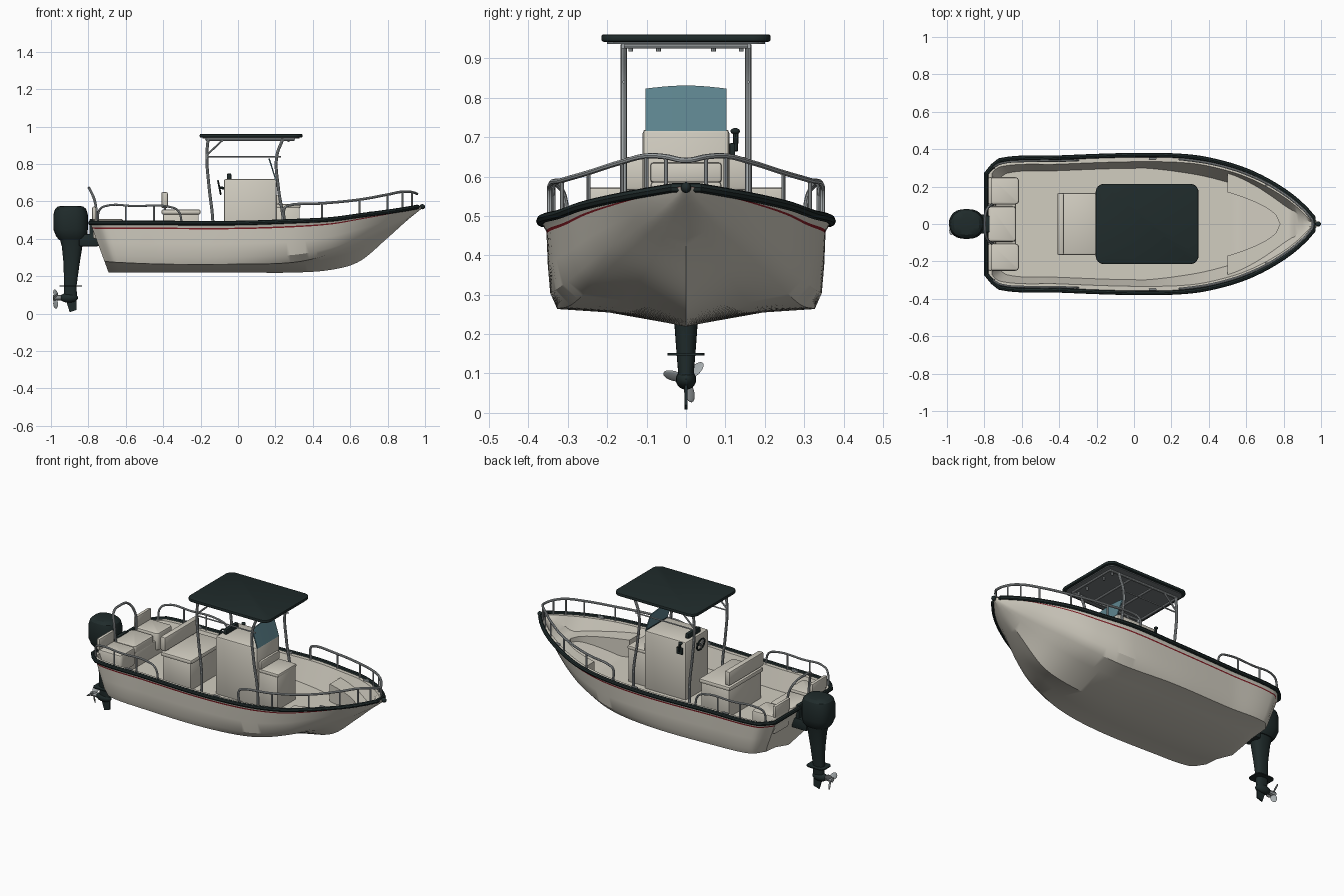
import bpy, bmesh, math
from mathutils import Matrix, Vector

if "Cube" in bpy.data.objects:
    bpy.data.objects.remove(bpy.data.objects["Cube"])


def material(name, *rgb):
    m = bpy.data.materials.new(name)
    m.use_nodes = True
    m.diffuse_color = (*rgb, 1)
    m.node_tree.nodes["Principled BSDF"].inputs["Base Color"].default_value = (*rgb, 1)
    return m


CREAM = material("cream gelcoat", .64, .61, .53)
DARK = material("dark green black", .014, .024, .024)
RED = material("red stripe", .22, .012, .018)
STEEL = material("brushed steel", .38, .41, .42)
GLASS = material("tinted screen", .11, .23, .27)
GREY = material("canopy lining", .17, .19, .2)


def finish(name, bm, *mats):
    bmesh.ops.recalc_face_normals(bm, faces=bm.faces)
    mesh = bpy.data.meshes.new(name)
    bm.to_mesh(mesh)
    bm.free()
    for m in mats:
        mesh.materials.append(m)
    ob = bpy.data.objects.new(name, mesh)
    bpy.context.collection.objects.link(ob)
    return ob


def box(name, low, high, mat, bevel=.008, corner=0):
    bm = bmesh.new()
    bmesh.ops.create_cube(bm, size=1)
    for v in bm.verts:
        v.co = [l + (h - l) * (c + .5) for l, h, c in zip(low, high, v.co)]
    if corner:
        upright = [e for e in bm.edges if abs(e.verts[0].co.z - e.verts[1].co.z) > 1e-4]
        bmesh.ops.bevel(bm, geom=upright, offset=corner, segments=6, profile=.5, affect='EDGES')
    if bevel:
        edges = [e for e in bm.edges if e.calc_face_angle(0) > .8]
        bmesh.ops.bevel(bm, geom=edges, offset=bevel, segments=2, profile=.5, affect='EDGES')
    return finish(name, bm, mat)


def tube(name, points, radius, mat=STEEL, smooth=False, closed=False):
    data = bpy.data.curves.new(name, 'CURVE')
    data.dimensions = '3D'
    data.bevel_depth, data.bevel_resolution, data.use_fill_caps = radius, 2, True
    data.resolution_u = 6
    sp = data.splines.new('BEZIER')
    sp.bezier_points.add(len(points) - 1)
    for bp, p in zip(sp.bezier_points, points):
        bp.co = p
        bp.handle_left_type = bp.handle_right_type = 'AUTO' if smooth else 'VECTOR'
    sp.use_cyclic_u = closed
    temp = bpy.data.objects.new(name + " path", data)
    bpy.context.collection.objects.link(temp)
    bpy.context.view_layer.update()
    mesh = bpy.data.meshes.new_from_object(temp.evaluated_get(bpy.context.evaluated_depsgraph_get()))
    bpy.data.objects.remove(temp)
    mesh.materials.clear()
    mesh.materials.append(mat)
    ob = bpy.data.objects.new(name, mesh)
    bpy.context.collection.objects.link(ob)
    return ob


def loft(name, rings, mats, rule=lambda col: 0, caps=True, closed=True):
    bm = bmesh.new()
    rows = [[bm.verts.new(p) for p in ring] for ring in rings]
    n = len(rows[0])
    for a, b in zip(rows, rows[1:]):
        for i in range(n if closed else n - 1):
            j = (i + 1) % n
            bm.faces.new((a[i], a[j], b[j], b[i])).material_index = rule(i)
    if caps:
        bm.faces.new(rows[0])
        bm.faces.new(rows[-1])
    return finish(name, bm, *mats)


def ball(name, centre, radii, mat, turn=Matrix()):
    bm = bmesh.new()
    bmesh.ops.create_uvsphere(bm, u_segments=16, v_segments=10, radius=1)
    bm.transform(Matrix.Translation(centre) @ turn @ Matrix.Diagonal((*radii, 1)))
    return finish(name, bm, mat)


# Hull lines: x, half beam, sheer z, chine y, chine z, keel z
LINES = [(-.79, .27, .485, .25, .28, .22), (-.72, .34, .485, .31, .275, .22),
         (-.4, .355, .485, .32, .265, .22), (0, .368, .485, .325, .265, .22),
         (.3, .36, .495, .29, .275, .22), (.5, .32, .505, .24, .32, .235),
         (.65, .265, .525, .18, .38, .28), (.8, .18, .545, .1, .45, .405),
         (.9, .1, .56, .05, .505, .495), (.98, .012, .575, .006, .565, .56)]


def lines_at(x):
    last = len(LINES) - 1
    i = max(k for k in range(last) if LINES[k][0] <= x or k == 0)
    a, b = LINES[i], LINES[i + 1]
    p, q = LINES[max(i - 1, 0)], LINES[min(i + 2, last)]
    h = b[0] - a[0]
    t = (x - a[0]) / h
    out = []
    for k in range(1, len(a)):
        ma, mb = (b[k] - p[k]) / (b[0] - p[0]) * h, (q[k] - a[k]) / (q[0] - a[0]) * h
        d = b[k] - a[k]
        out.append(a[k] + t * (ma + t * (3 * d - 2 * ma - mb + t * (ma + mb - 2 * d))))
    return out


def rake(x, z, sheer):
    return x + .37 * min(max((-x - .4) / .39, 0), 1) * (sheer - z)


def inside(x):
    b, sheer, yc, zc, keel = lines_at(x)
    floor = sheer - .002 if x < -.758 else min(max(.37 + .36 * max(0, x - .55), keel + .04), sheer - .01)
    return max(b - .035, .3 * b), min(max(b - .07, .25 * b), .93 * yc), floor


def section(x):
    b, sheer, yc, zc, keel = lines_at(x)
    inner, base, floor = inside(x)
    bow = min(max((x - .3) / .6, 0), 1)
    side, rise = b * .965 - yc, sheer - zc
    half = [(0, keel), (yc * .6, keel + (zc - keel) * (.8 - .2 * bow)), (yc, zc),
            (yc + side * (.65 - .35 * bow), zc + rise * .18),
            (yc + side * (.86 - .25 * bow), zc + rise * .5),
            (yc + side * .96, sheer - rise * .15), (yc + side * .98, sheer - rise * .115),
            (b, sheer), (inner, sheer), (base, floor), (0, floor)]
    ring = half + [(-y, z) for y, z in half[-2:0:-1]]
    return [(rake(x, z, sheer), y, z) for y, z in ring]


stations = [-.79, -.78, -.77, -.76, -.755] + [-.74 + .02 * i for i in range(87)]
loft("hull", [section(x) for x in stations], [CREAM, RED], lambda col: int(col in (5, 14)))

# Rub rail around the sheer
edge = [(x, lines_at(x)[0], lines_at(x)[1]) for x in stations[::2]]
tube("rub_rail", edge + [(x, -y, z) for x, y, z in reversed(edge)], .012, DARK, closed=True)
ball("bow_fitting", (.985, 0, .572), (.015, .013, .014), DARK)

# Bow bench in a horseshoe
for s, side in ((1, "left"), (-1, "right")):
    strip = []
    for i in range(19):
        x = .5 + .02 * i
        inner, base, floor = inside(x)
        top = max(.475, floor + .003)
        wall = base + (inner - base) * (top - floor) / (lines_at(x)[1] - floor)
        lip = min(.17 * math.sqrt(max(0, (.78 - x) / .28)), wall)
        strip.append([(x, s * wall, floor), (x, s * wall, top), (x, s * lip, top), (x, s * lip, floor)])
    loft(side + "_bow_bench", strip, [CREAM])

# Stern seating
box("stern_platform", (-.74, -.25, .36), (-.63, .25, .46), CREAM)
box("stern_centre_pad", (-.78, -.095, .45), (-.63, .095, .5), CREAM, .01, .02)
for s, side in ((1, "left"), (-1, "right")):
    lo, hi = sorted((s * .105, s * .25))
    box(side + "_stern_seat", (-.775, lo, .4), (-.615, hi, .507), CREAM, .01, .02)
    box(side + "_stern_backrest", (-.78, lo, .5), (-.758, hi, .572), CREAM)
tube("stern_arch", [(-.755, -.1, .5), (-.765, -.1, .6), (-.79, -.07, .66), (-.798, 0, .672),
                    (-.79, .07, .66), (-.765, .1, .6), (-.755, .1, .5)], .007, STEEL, True)

# Leaning seat, console and forward seat
box("helm_seat_base", (-.4, -.155, .36), (-.21, .155, .535), CREAM)
box("helm_seat_cushion", (-.41, -.165, .53), (-.2, .165, .557), CREAM, .01)
box("helm_backrest", (-.41, -.165, .565), (-.375, .165, .65), CREAM)
for y in (-.12, .12):
    tube("backrest_post", [(-.39, y, .54), (-.392, y, .6)], .006)
box("console", (-.075, -.11, .36), (.205, .11, .72), CREAM, .01)
box("forward_seat", (.2, -.09, .36), (.33, .09, .57), CREAM)
box("forward_cushion", (.2, -.09, .565), (.335, .09, .587), CREAM)
box("forward_backrest", (.203, -.09, .585), (.22, .09, .635), CREAM, .006)
screen = [[(x, y, z + .008 * top * math.cos(y * 15)) for x, z in ((.205, .715), (.17, .823)) for top in (int(z > .8),)]
          for y in [-.103 + .0206 * i for i in range(11)]]
loft("windscreen", [[r[0], r[1], (r[1][0] - .006, *r[1][1:]), (r[0][0] - .006, *r[0][1:])] for r in screen], [GLASS])
tube("windscreen_trim", [(.198, -.1, .722), (.198, .1, .722)], .004, DARK)

# Helm controls
wheel = [(-.1 - .2 * .035 * math.sin(a), .035 * math.cos(a), .675 + .035 * math.sin(a))
         for a in [math.tau * i / 16 for i in range(16)]]
tube("steering_wheel", wheel, .005, DARK, True, True)
for k in range(3):
    tube("wheel_spoke", [(-.1, 0, .675), wheel[1 + 5 * k]], .004)
tube("wheel_shaft", [(-.07, 0, .67), (-.103, 0, .675)], .007, DARK)
box("gauge_pod", (-.06, -.06, .715), (-.035, .06, .75), DARK)
box("throttle_mount", (-.06, .11, .645), (-.02, .125, .685), DARK, .004)
tube("throttle_lever", [(-.04, .125, .665), (-.05, .127, .715)], .007, DARK)
ball("throttle_knob", (-.05, .125, .715), (.012, .012, .008), DARK)

# Hard top and its frame
box("hard_top", (-.205, -.215, .942), (.345, .215, .961), DARK, .006, .045)
box("hard_top_lining", (-.19, -.2, .937), (.33, .2, .943), GREY, 0, .04)
for s, side in ((1, "left"), (-1, "right")):
    y = s * .158
    tube(side + "_rear_post", [(-.135, y, .36), (-.135, y, .5), (-.155, y, .68), (-.167, y, .84), (-.16, y, .935)], .008, STEEL, True)
    tube(side + "_front_post", [(.245, y, .36), (.242, y, .5), (.215, y, .68), (.207, y, .84), (.24, y, .935)], .008, STEEL, True)
    tube(side + "_cross_tube", [(-.165, y, .84), (.23, y, .84)], .004)
    tube(side + "_brace", [(-.165, y, .85), (-.08, y, .93)], .005)
    tube(side + "_roof_tube", [(-.17, y, .931), (.3, y, .931)], .007)
for x in (-.17, 0, .15, .3):
    tube("roof_crossbar", [(x, -.158, .931), (x, .158, .931)], .006)
for y in (-.14, -.07, .07, .14):
    tube("roof_lamp", [(.27, y, .917), (.27, y, .935)], .006)


# Bow and stern rails
def rail_point(x, z, s):
    return x, s * max(lines_at(x)[0] - .018, 0), z


heights = [(.25, .565), (.27, .578), (.45, .59), (.65, .61), (.8, .637), (.88, .652), (.93, .65)]
arc = [rail_point(.25, .49, 1)] + [rail_point(x, z, 1) for x, z in heights]
tube("bow_rail", arc + [(.957, 0, .641)] + [(x, -y, z) for x, y, z in reversed(arc)], .007, STEEL, True)
for s in (1, -1):
    for x, z in heights[2:]:
        tube("bow_rail_post", [rail_point(x, lines_at(x)[1], s), rail_point(x, z, s)], .005)
    bar = [(-.75, .485), (-.74, .555), (-.71, .575), (-.55, .575), (-.37, .572), (-.32, .55), (-.3, .485)]
    tube("stern_rail", [rail_point(x, z, s) for x, z in bar], .006, STEEL, True)
    for x in (-.6, -.45):
        tube("stern_rail_post", [rail_point(x, .485, s), rail_point(x, .575, s)], .005)
    for x in (-.5, .1, .72):
        px, py, pz = rail_point(x, lines_at(x)[1], s)
        box("cleat", (px - .02, py - .005, pz), (px + .02, py + .005, pz + .012), STEEL, .003)


# Outboard motor
def stack(name, rings):
    def ring(z, cx, rx, ry):
        pts = []
        for i in range(24):
            c, s = math.cos(math.tau * i / 24), math.sin(math.tau * i / 24)
            pts.append((cx + rx * math.copysign(abs(c) ** .8, c), ry * math.copysign(abs(s) ** .8, s), z))
        return pts
    return loft(name, [ring(*r) for r in rings], [DARK])


stack("motor_cowling", [(.577, -.895, .04, .035), (.573, -.895, .068, .058), (.56, -.895, .083, .072),
                        (.53, -.895, .092, .08), (.45, -.895, .092, .08), (.415, -.89, .083, .07), (.395, -.888, .07, .055)])
stack("motor_leg", [(.4, -.885, .068, .05), (.36, -.887, .055, .042), (.26, -.89, .042, .032),
                    (.15, -.897, .034, .024), (.08, -.895, .034, .018)])
box("cavitation_plate", (-.955, -.047, .146), (-.835, .047, .152), DARK, 0, .025)
ball("gearcase", (-.905, 0, .085), (.05, .026, .026), DARK)
loft("skeg", [[(x, y, z) for x, z in ((-.925, .09), (-.865, .09), (-.863, .02), (-.9, .008))] for y in (-.004, .004)], [DARK])
box("motor_bracket", (-.85, -.05, .36), (-.745, .05, .425), DARK)
box("motor_clamp", (-.795, -.045, .4), (-.772, .045, .505), DARK, .005)
tube("propeller_hub", [(-.99, 0, .085), (-.935, 0, .085)], .014)
for k in range(3):
    spin = Matrix.Rotation(math.tau * k / 3 + .25, 4, 'X')
    centre = Vector((-.975, 0, .085)) + spin @ Vector((0, 0, -.033))
    ball("propeller_blade", centre, (.004, .018, .027), STEEL, spin @ Matrix.Rotation(.8, 4, 'Z'))

# Smooth shading with crisp edges
bpy.ops.object.select_all(action='DESELECT')
for ob in bpy.context.collection.objects:
    if ob.type == 'MESH':
        ob.select_set(True)
        bpy.context.view_layer.objects.active = ob
bpy.ops.object.shade_smooth_by_angle(angle=math.radians(32))
